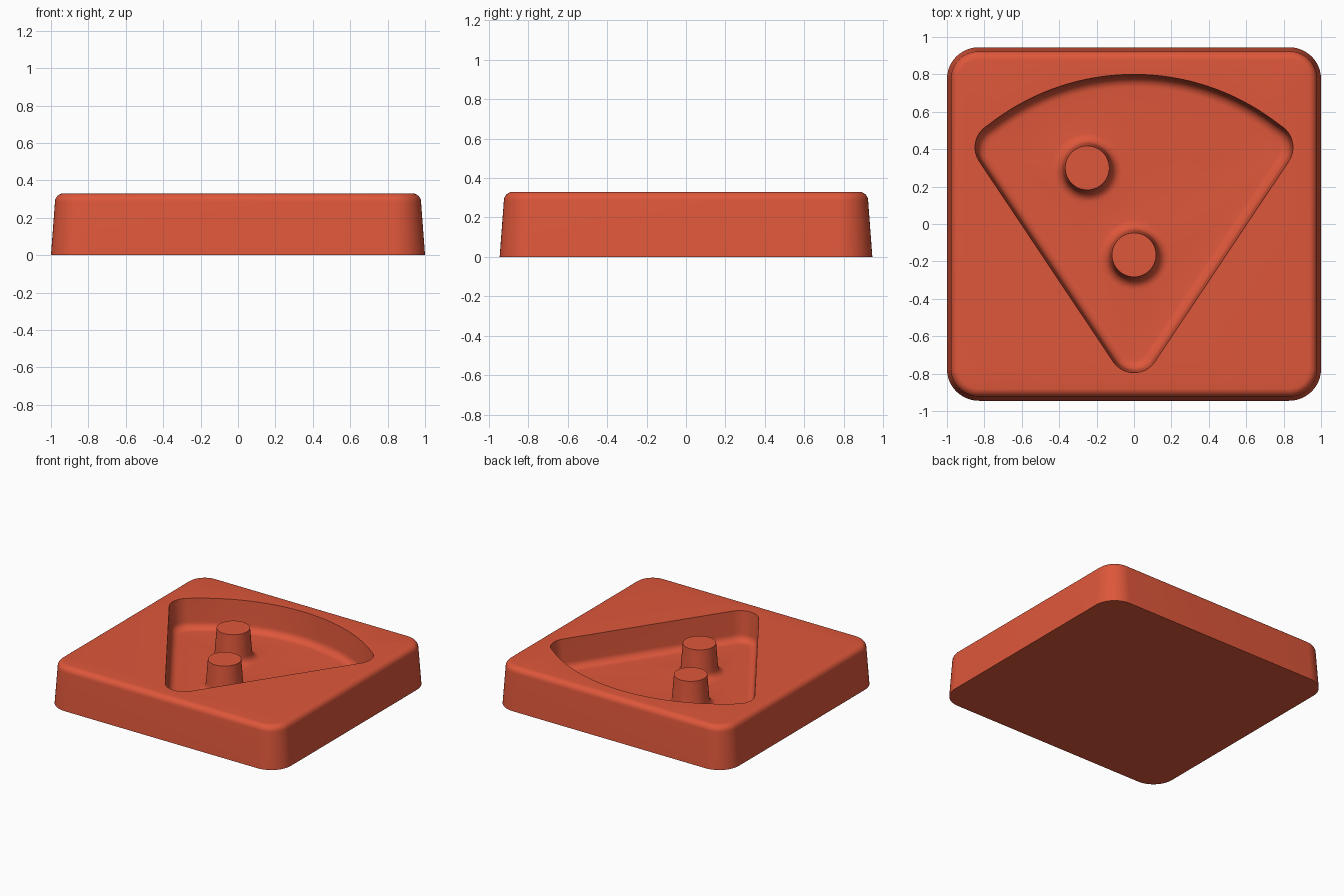
import bpy
import bmesh
from math import atan2, cos, sin, pi, tau

if "Cube" in bpy.data.objects:
    bpy.data.objects.remove(bpy.data.objects["Cube"])

TOP, FLOOR = 0.33, 0.10
DRAFT = 0.075      # sideways lean of every wall per unit of height
FILLET = 0.055     # rounding where walls meet the pocket floor

clay = bpy.data.materials.new("terracotta red")
clay.use_nodes = True
clay.diffuse_color = (0.73, 0.095, 0.043, 1)
clay.node_tree.nodes["Principled BSDF"].inputs["Base Color"].default_value = clay.diffuse_color

bm = bmesh.new()


def ring(arcs, inset, z):
    """Closed loop made of arcs (cx, cy, radius, start, end, steps), offset inward."""
    verts = []
    for cx, cy, r, a0, a1, n in arcs:
        for i in range(n):
            a = a0 + (a1 - a0) * i / (n - 1)
            verts.append(bm.verts.new((cx + (r - inset) * cos(a), cy + (r - inset) * sin(a), z)))
    return verts


def skin(arcs, profile):
    """Join offset loops along a profile of (inset, z); return first and last loop."""
    loops = [ring(arcs, d, z) for d, z in profile]
    for lo, hi in zip(loops, loops[1:]):
        for i in range(len(lo)):
            j = (i + 1) % len(lo)
            bm.faces.new((lo[i], lo[j], hi[j], hi[i]))
    return loops[0], loops[-1]


def fill(*loops):
    """Flat face bounded by an outer loop and any holes."""
    edges = []
    for loop in loops:
        for a, b in zip(loop, loop[1:] + loop[:1]):
            edges.append(bm.edges.get((a, b)) or bm.edges.new((a, b)))
    bmesh.ops.triangle_fill(bm, use_beauty=True, use_dissolve=False, edges=edges)


# Block: tapered rounded rectangle with a softened top edge
HX, HY, CORNER, EDGE = 1.0, 0.945, 0.17, 0.045
block = []
for k, (sx, sy) in enumerate([(1, 1), (-1, 1), (-1, -1), (1, -1)]):
    block.append((sx * (HX - CORNER), sy * (HY - CORNER), CORNER, k * pi / 2, (k + 1) * pi / 2, 13))
lean = DRAFT * (TOP - EDGE)
block_profile = [(0, 0)]
for i in range(7):
    t = i / 6 * pi / 2
    block_profile.append((lean + EDGE * (1 - cos(t)), TOP - EDGE * (1 - sin(t))))
base, rim = skin(block, block_profile)
bm.faces.new(base[::-1])

# Pocket: rounded wedge with a bowed back, offset down to a filleted floor
R, TIP_Y, SIDE_X, SIDE_Y, BOW_Y = 0.135, -0.66, 0.715, 0.41, -0.457
side = atan2(SIDE_Y - TIP_Y, SIDE_X) - pi / 2
bow = atan2(SIDE_Y - BOW_Y, SIDE_X)
pocket = [
    (0, TIP_Y, R, -pi - side, side, 16),
    (SIDE_X, SIDE_Y, R, side, bow, 13),
    (0, BOW_Y, 0.80 - BOW_Y, bow + 0.03, pi - bow - 0.03, 40),
    (-SIDE_X, SIDE_Y, R, pi - bow, pi - side, 13),
]
wall = DRAFT * (TOP - FLOOR - FILLET)
wall_profile = [(0, TOP)]
for i in range(8):
    t = i / 7 * pi / 2
    wall_profile.append((wall + FILLET * (1 - cos(t)), FLOOR + FILLET * (1 - sin(t))))
mouth, floor_edge = skin(pocket, wall_profile)
fill(rim, mouth)

# Posts: round pegs flaring into the floor, level with the block top
feet = []
for x, y in [(-0.25, 0.30), (0, -0.165)]:
    peg = [(x, y, 0.118, 0, tau * 47 / 48, 48)]
    head, foot = skin(peg, [(-d, z) for d, z in wall_profile])
    bm.faces.new(head)
    feet.append(foot)
fill(floor_edge, *feet)

bmesh.ops.recalc_face_normals(bm, faces=bm.faces[:])
mesh = bpy.data.meshes.new("wedge_mold")
bm.to_mesh(mesh)
bm.free()
mesh.materials.append(clay)
mold = bpy.data.objects.new("wedge_mold", mesh)
bpy.context.collection.objects.link(mold)

# Smooth fillets, crisp pocket lip and peg tops
bpy.ops.object.select_all(action="DESELECT")
mold.select_set(True)
bpy.context.view_layer.objects.active = mold
bpy.ops.object.shade_smooth_by_angle(angle=pi / 6)
